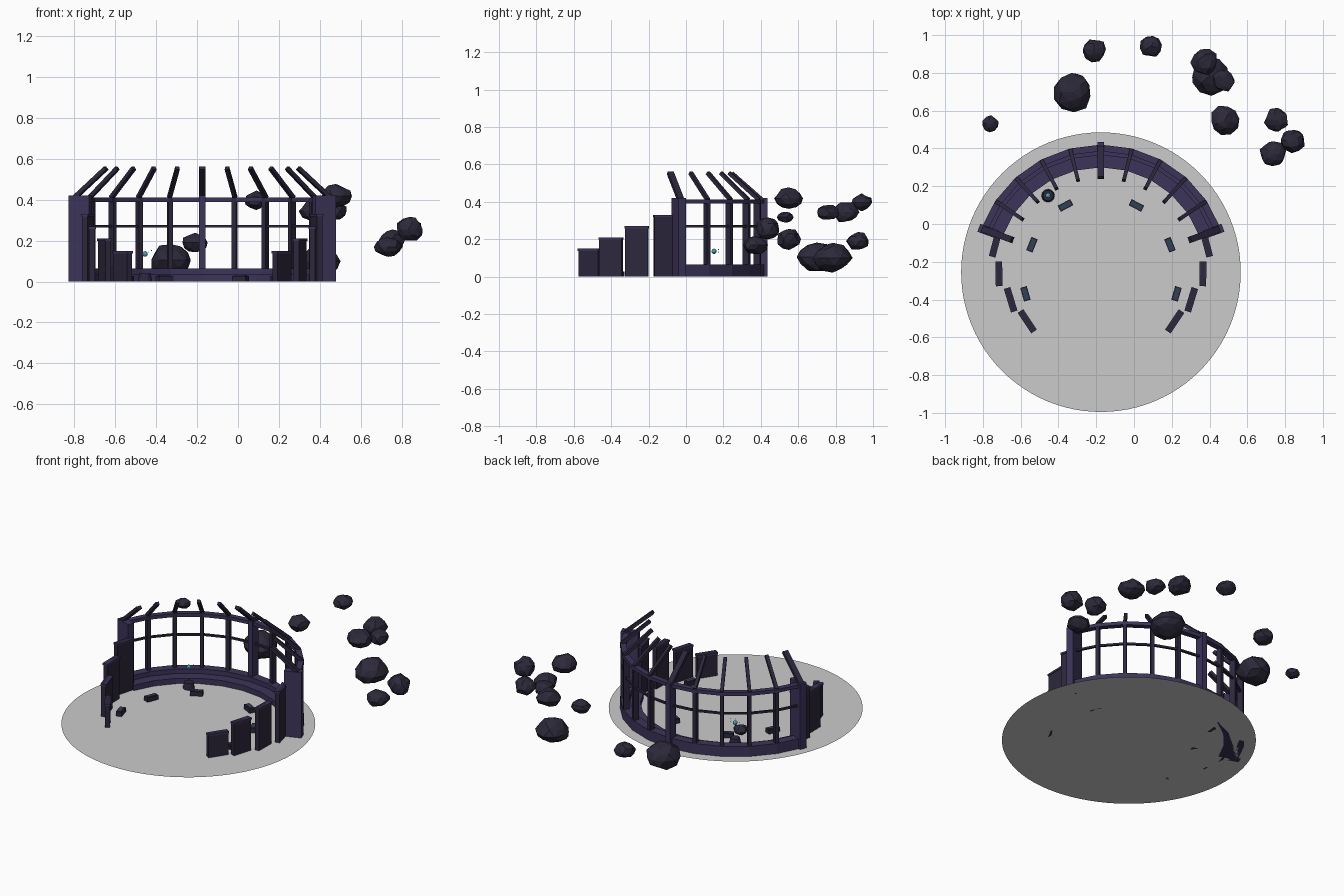
import bpy, bmesh, math, random
from mathutils import Vector, Matrix

if "Cube" in bpy.data.objects:
    bpy.data.objects.remove(bpy.data.objects["Cube"])

random.seed(7)
CX, CY = -0.175, -0.255          # centre of the round deck
STEPS = [math.radians(20 + 14 * i) for i in range(11)]


def mat(name, col):
    m = bpy.data.materials.new(name)
    m.diffuse_color = (*col, 1)
    m.use_nodes = True
    m.node_tree.nodes["Principled BSDF"].inputs["Base Color"].default_value = m.diffuse_color
    return m


PURPLE = mat("purple_hull", (0.045, 0.034, 0.10))
DARK = mat("dark_frame", (0.026, 0.020, 0.046))
ROCK = mat("rock", (0.026, 0.022, 0.042))
SCREEN = mat("screen", (0.03, 0.055, 0.09))
TEAL = mat("teal_glow", (0.10, 0.50, 0.60))


def finish(bm, name, material=None):
    bmesh.ops.recalc_face_normals(bm, faces=bm.faces)
    me = bpy.data.meshes.new(name)
    bm.to_mesh(me)
    bm.free()
    ob = bpy.data.objects.new(name, me)
    bpy.context.collection.objects.link(ob)
    if material:
        me.materials.append(material)
    return ob


def polar(r, a, z):
    return Vector((CX + r * math.cos(a), CY + r * math.sin(a), z))


def box(name, a, r, z, size, material, tilt=0):
    """Box at polar position; size = (radial, tangential, height)."""
    bm = bmesh.new()
    m = (Matrix.Translation(polar(r, a, z)) @ Matrix.Rotation(a, 4, 'Z')
         @ Matrix.Rotation(tilt, 4, 'Y') @ Matrix.Diagonal((*size, 1)))
    bmesh.ops.create_cube(bm, size=1, matrix=m)
    return finish(bm, name, material)


def arc(name, r0, r1, z0, z1, material):
    """Faceted curved beam following the window wall."""
    bm = bmesh.new()
    rings = [[bm.verts.new(polar(r, a, z)) for r, z in
              ((r0, z0), (r1, z0), (r1, z1), (r0, z1))] for a in STEPS]
    for p, q in zip(rings, rings[1:]):
        for k in range(4):
            n = (k + 1) % 4
            bm.faces.new((p[k], p[n], q[n], q[k]))
    bm.faces.new(rings[0])
    bm.faces.new(rings[-1])
    return finish(bm, name, material)


# round deck
bm = bmesh.new()
bmesh.ops.create_circle(bm, cap_ends=True, segments=96, radius=0.74,
                        matrix=Matrix.Translation((CX, CY, 0)))
finish(bm, "deck")

# curved sill, ledge and rails
arc("window_sill", 0.62, 0.675, 0, 0.065, PURPLE)
arc("inner_ledge", 0.555, 0.62, 0, 0.035, PURPLE)
arc("top_rail", 0.64, 0.675, 0.39, 0.412, PURPLE)
arc("middle_rail", 0.65, 0.664, 0.264, 0.276, DARK)

# posts and inward sloping roof ribs
run, rise = 0.165, 0.145
length, slope = math.hypot(run, rise), math.atan2(rise, run)
for i, a in enumerate(STEPS):
    end, mid = i in (0, 10), i == 5
    if end:
        box("end_pillar", a, 0.635, 0.21, (0.105, 0.045, 0.42), PURPLE)
    elif mid:
        box("centre_post", a, 0.66, 0.21, (0.06, 0.034, 0.42), PURPLE)
    else:
        box("window_post", a, 0.655, 0.21, (0.035, 0.022, 0.40), DARK)
    w = 0.034 if end or mid else 0.02
    box("roof_rib", a, 0.665 - run / 2, 0.41 + rise / 2,
        (length, w, 0.02), DARK, slope)

# stepped side panels, consoles on both sides
PANELS = [(14.5, 0.578, 0.33), (-1, 0.54, 0.27), (-17, 0.50, 0.21), (-33.7, 0.469, 0.15)]
CONSOLES = [(62, 0.40), (21.7, 0.393), (-16, 0.416)]
for side in (0, 1):
    def ang(d):
        return math.radians(180 - d if side else d)
    for d, r, h in PANELS:
        box("side_panel", ang(d), r, h / 2, (0.028, 0.125, h), DARK)
        box("panel_cap", ang(d), r, h - 0.006, (0.036, 0.13, 0.012), PURPLE)
    for d, r in CONSOLES:
        box("console", ang(d), r, 0.014, (0.036, 0.075, 0.028), DARK)
        box("console_screen", ang(d), r, 0.0295, (0.022, 0.06, 0.003), SCREEN)

# pedestal with glowing orb and orbiting sparks
bm = bmesh.new()
bmesh.ops.create_cone(bm, cap_ends=True, segments=12, radius1=0.035, radius2=0.028,
                      depth=0.04, matrix=Matrix.Translation((-0.455, 0.15, 0.02)))
finish(bm, "orb_pedestal", DARK)


def ball(name, pos, r):
    bm = bmesh.new()
    bmesh.ops.create_icosphere(bm, subdivisions=2, radius=r,
                               matrix=Matrix.Translation(pos))
    finish(bm, name, TEAL)


ball("orb", (-0.455, 0.15, 0.135), 0.014)
for k in range(6):
    t = k * math.tau / 6
    ball("orb_spark", (-0.455 + 0.032 * math.cos(t), 0.15 + 0.028 * math.sin(t),
                       0.138 + 0.014 * math.cos(t)), 0.0025)

# floating rocks: x, y, z, radius, height factor
ROCKS = [(-.325, .70, .105, .113, .75), (-.21, .92, .19, .064, .82), (.09, .94, .397, .06, .78),
         (.375, .855, .345, .075, .80), (.40, .785, .10, .105, .75), (.475, .76, .345, .062, .75),
         (.48, .55, .418, .08, .75), (.755, .55, .20, .066, .9), (.84, .44, .255, .07, .95),
         (.735, .37, .17, .072, .75), (-.76, .53, .318, .045, .7)]
for x, y, z, r, f in ROCKS:
    bm = bmesh.new()
    bmesh.ops.create_icosphere(bm, subdivisions=2, radius=r)
    spin = Matrix.Rotation(random.uniform(0, 6), 3, 'Z')
    for v in bm.verts:
        v.co = spin @ (v.co * random.uniform(0.82, 1.04))
        v.co.z *= f
        v.co += Vector((x, y, z))
    finish(bm, "floating_rock", ROCK)
